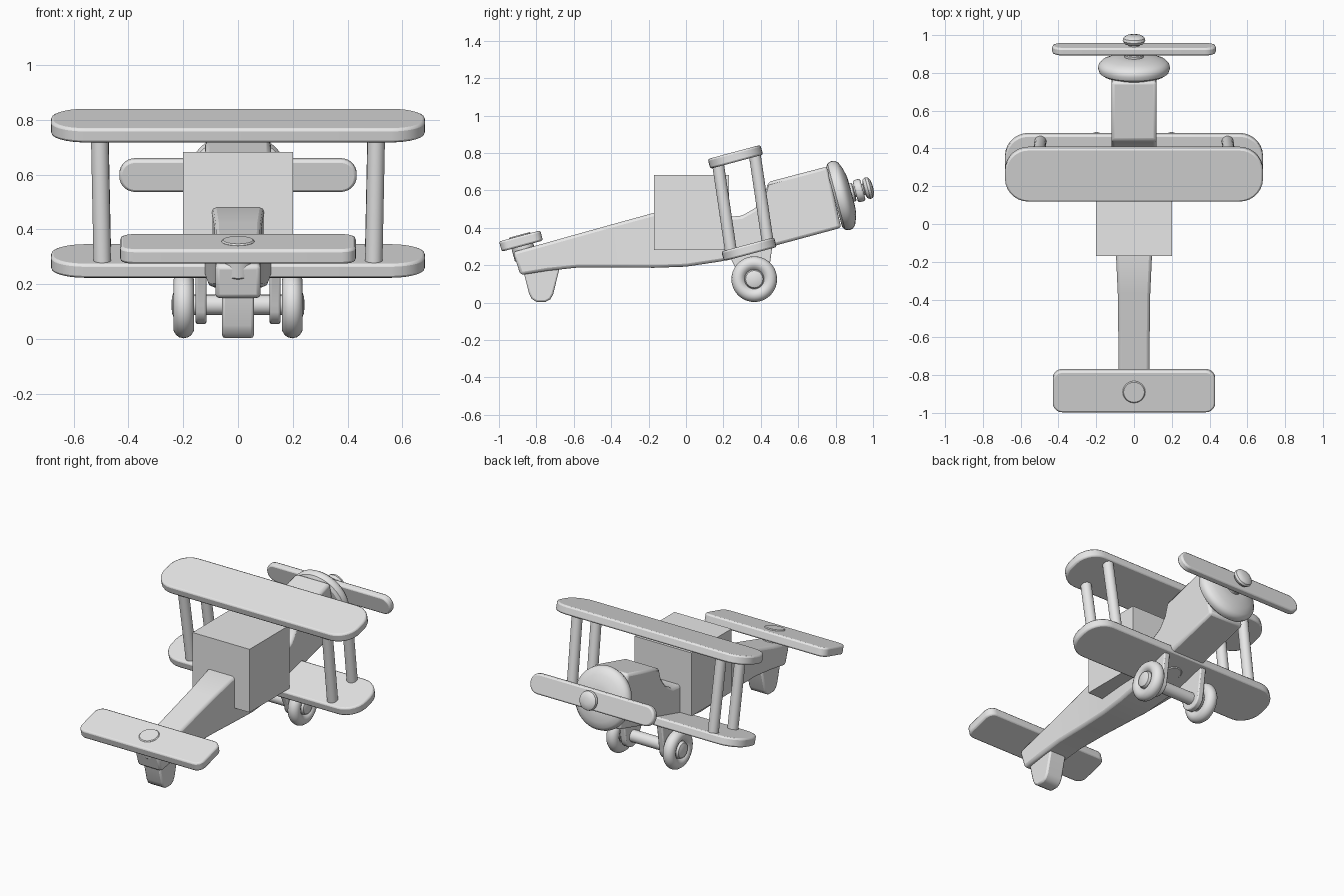
import bpy, bmesh, math
from mathutils import Matrix, Vector

if "Cube" in bpy.data.objects:
    bpy.data.objects.remove(bpy.data.objects["Cube"], do_unlink=True)

GREY = (0.8, 0.8, 0.8, 1.0)
mat = bpy.data.materials.new("plain_grey")
mat.use_nodes = True
mat.diffuse_color = GREY
mat.node_tree.nodes["Principled BSDF"].inputs["Base Color"].default_value = GREY

TILT = math.radians(15)                      # nose-up attitude
ALONG = Vector((0, math.cos(TILT), math.sin(TILT)))   # fuselage axis
UP = Vector((0, -math.sin(TILT), math.cos(TILT)))     # normal of the wings
SIDE = Vector((1, 0, 0))
YZ_TO_SIDE = Matrix(((0, 0, 1, 0), (1, 0, 0, 0), (0, 1, 0, 0), (0, 0, 0, 1)))


def finish(name, bm, matrix=Matrix(), bevel=0, segments=2):
    bmesh.ops.remove_doubles(bm, verts=bm.verts, dist=1e-5)
    bmesh.ops.recalc_face_normals(bm, faces=bm.faces)
    mesh = bpy.data.meshes.new(name)
    bm.to_mesh(mesh)
    bm.free()
    mesh.transform(matrix)
    mesh.materials.append(mat)
    obj = bpy.data.objects.new(name, mesh)
    bpy.context.scene.collection.objects.link(obj)
    bpy.ops.object.select_all(action='DESELECT')
    obj.select_set(True)
    bpy.context.view_layer.objects.active = obj
    bpy.ops.object.shade_smooth_by_angle(angle=math.radians(32))
    if bevel:
        mod = obj.modifiers.new("soft_edges", 'BEVEL')
        mod.width, mod.segments = bevel, segments
        mod.limit_method, mod.angle_limit = 'ANGLE', math.radians(35)
    return obj


def prism(name, outline, thick, matrix, bevel=0.01):
    """Extrude a flat outline, centred on its plane."""
    bm = bmesh.new()
    face = bm.faces.new([bm.verts.new((x, y, -thick / 2)) for x, y in outline])
    new = bmesh.ops.extrude_face_region(bm, geom=[face])["geom"]
    bmesh.ops.translate(bm, vec=(0, 0, thick),
                        verts=[v for v in new if isinstance(v, bmesh.types.BMVert)])
    return finish(name, bm, matrix, bevel)


def rounded(half_x, half_y, r, steps=7):
    pts = []
    for quarter, (sx, sy) in enumerate(((1, 1), (-1, 1), (-1, -1), (1, -1))):
        for i in range(steps + 1):
            a = math.pi / 2 * (quarter + i / steps)
            pts.append((sx * (half_x - r) + r * math.cos(a),
                        sy * (half_y - r) + r * math.sin(a)))
    return pts


def plate(name, half_x, half_y, r, thick, centre, turn=TILT):
    m = Matrix.Translation(centre) @ Matrix.Rotation(turn, 4, 'X')
    return prism(name, rounded(half_x, half_y, r), thick, m)


def lathe(name, profile, origin, axis, sides=32):
    """Spin (radius, height) points about an axis."""
    bm = bmesh.new()
    vs = [bm.verts.new((r, 0, h)) for r, h in profile]
    es = [bm.edges.new(p) for p in zip(vs, vs[1:])]
    bmesh.ops.spin(bm, geom=vs + es, cent=(0, 0, 0), axis=(0, 0, 1),
                   angle=math.tau, steps=sides, use_duplicate=False)
    turn = Vector(axis).to_track_quat('Z', 'Y').to_matrix().to_4x4()
    return finish(name, bm, Matrix.Translation(origin) @ turn)


def rod(name, a, b, r, soft=0.005):
    a, b = Vector(a), Vector(b)
    n = (b - a).length
    return lathe(name, [(0, 0), (r - soft, 0), (r, soft), (r, n - soft),
                        (r - soft, n), (0, n)], a, b - a, 24)


# Fuselage: stations of (bottom y, bottom z, top y, top z, half width)
stations = [
    (-.885, .147, -.925, .27, .083), (-.74, .17, -.76, .316, .083),
    (-.58, .187, -.6, .361, .083), (-.36, .187, -.37, .425, .086),
    (-.17, .186, -.17, .48, .095), (.0, .192, .0, .47, .11),
    (.187, .22, .2, .455, .12), (.3, .25, .3, .465, .12),
    (.39, .275, .37, .505, .12), (.45, .295, .42, .575, .12),
    (.497, .31, .44, .645, .12), (.83, .40, .754, .727, .12),
]
bm = bmesh.new()
rings = [[bm.verts.new(p) for p in ((-w, yb, zb), (w, yb, zb), (w, yt, zt), (-w, yt, zt))]
         for yb, zb, yt, zt, w in stations]
for p, q in zip(rings, rings[1:]):
    for i in range(4):
        j = (i + 1) % 4
        bm.faces.new((p[i], p[j], q[j], q[i]))
bm.faces.new(rings[0])
bm.faces.new(rings[-1])
finish("fuselage", bm, bevel=0.016)

# Upright cabin block
bm = bmesh.new()
bmesh.ops.create_cube(bm, size=0.4)
finish("cabin_block", bm, Matrix.Translation((0, 0.03, 0.482)))

# Wings, tailplane and their pegs
upper = Vector((0, .264, .779))
lower = Vector((0, .337, .285))
tail = Vector((0, -.882, .329))
plate("upper_wing", .683, .146, .125, .054, upper)
plate("lower_wing", .683, .146, .125, .054, lower)
plate("tailplane", .43, .114, .05, .056, tail)
rod("tail_peg", tail - UP * .1, tail + UP * .034, .06)
rod("wing_peg", lower - UP * .032, lower + UP * .1, .055)

# Wing struts
for side, label in ((1, "left"), (-1, "right")):
    for step, place in ((.105, "front"), (-.098, "rear")):
        top = upper + ALONG * step + SIDE * side * .505
        bottom = lower + ALONG * step + SIDE * side * .495
        rod(f"{label}_{place}_strut", bottom, top, .032)

# Nose ring, propeller and spinner along the tilted axis
nose = Vector((0, .792, .563))
lathe("nose_ring", [(0, 0), (.165, 0), (.183, .012), (.191, .034), (.187, .054),
                    (.172, .07), (.14, .083), (.1, .093), (.07, .096), (0, .096)],
      nose, ALONG, 40)
rod("propeller_shaft", nose + ALONG * .08, nose + ALONG * .19, .03)
rod("propeller_collar", nose + ALONG * .085, nose + ALONG * .112, .05)
plate("propeller", .433, .061, .058, .042, nose + ALONG * .138, TILT + math.pi / 2)
lathe("spinner", [(0, 0), (.03, 0), (.05, .006), (.06, .022), (.056, .036),
                  (.042, .046), (.02, .05), (0, .051)],
      nose + ALONG * .164, ALONG)

# Landing gear: legs, axle, wheels and hubs
axle = Vector((0, .365, .125))
foot = [(axle.y + .072 * math.cos(a), axle.z + .07 * math.sin(a))
        for a in (math.pi * (1 + i / 8) for i in range(9))]
leg = [(.225, .265)] + foot + [(.468, .345)]
tyre = [(.085 + .037 * math.cos(a), .038 * math.sin(a))
        for a in (math.radians(-150 + 25 * i) for i in range(13))]
wheel = [(0, -.019)] + tyre + [(0, .019)]
hub = [(0, -.03), (.05, -.03), (.052, .024), (.046, .037), (.03, .043), (0, .045)]
rod("axle", axle - SIDE * .2, axle + SIDE * .2, .037)
for side, label in ((1, "left"), (-1, "right")):
    prism(f"{label}_leg", leg, .04,
          Matrix.Translation((side * .135, 0, 0)) @ YZ_TO_SIDE, .007)
    centre = Vector((side * .198, axle.y, axle.z))
    lathe(f"{label}_wheel", wheel, centre, SIDE * side, 40)
    lathe(f"{label}_hub", hub, centre, SIDE * side, 24)

# Tail skid
skid = [(-.87, .17), (-.84, .05), (-.825, .02), (-.8, .004), (-.75, .004),
        (-.725, .018), (-.71, .045), (-.672, .2)]
prism("tail_skid", skid, .115, YZ_TO_SIDE, .01)
